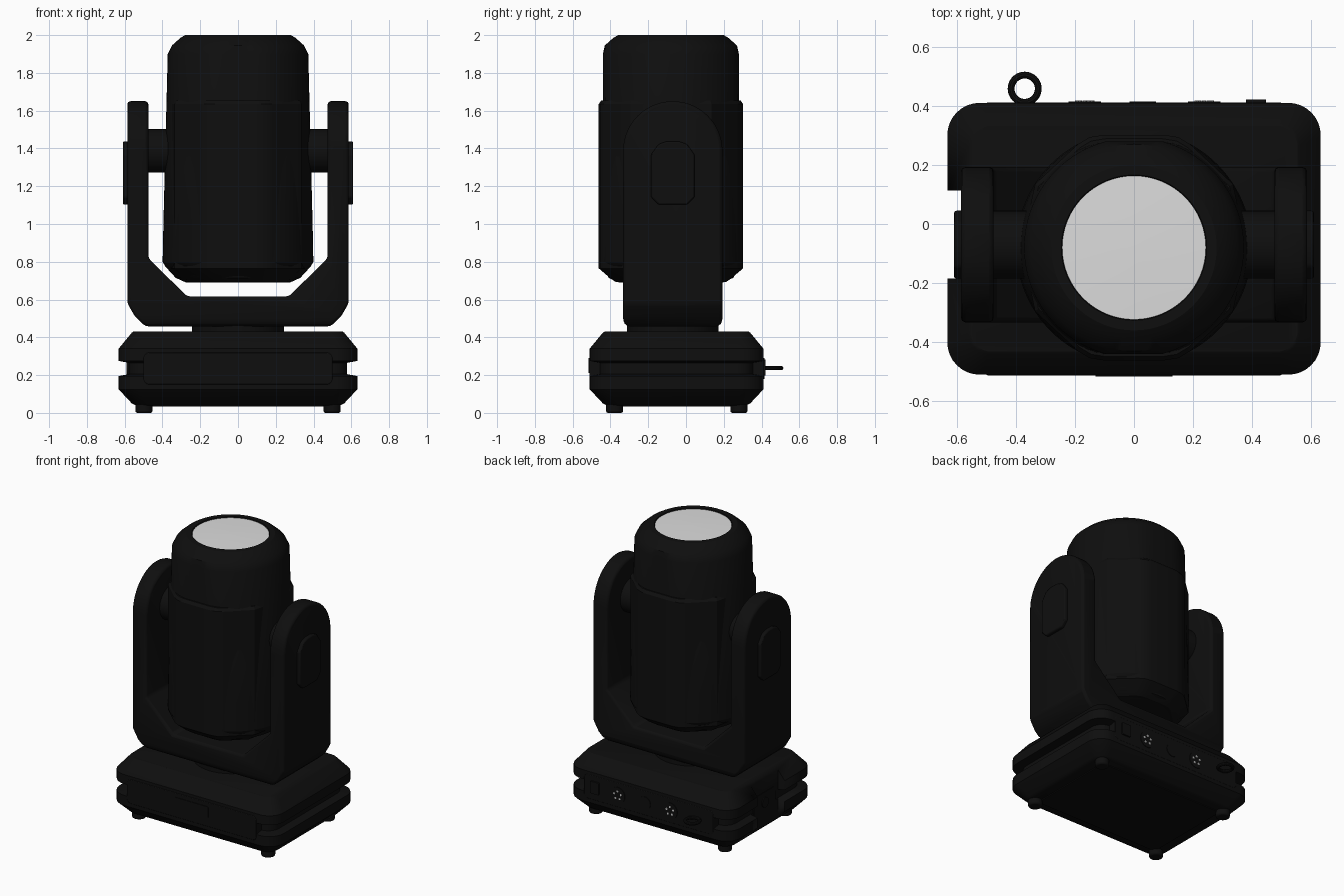
import bpy, bmesh, math
from mathutils import Matrix, Vector

if "Cube" in bpy.data.objects:
    bpy.data.objects.remove(bpy.data.objects["Cube"])

CY = -0.07   # yoke and turntable centre
HY = -0.08   # head centre
BY = -0.05   # base centre


def material(name, v):
    m = bpy.data.materials.new(name)
    m.diffuse_color = (v, v, v, 1)
    m.use_nodes = True
    m.node_tree.nodes["Principled BSDF"].inputs["Base Color"].default_value = m.diffuse_color
    return m


BLACK = material("matte black", 0.0045)
GLASS = material("pale glass", 0.72)
METAL = material("light metal", 0.6)


def finish(name, bm, mat=BLACK, bevel=0.0, segments=2):
    bmesh.ops.recalc_face_normals(bm, faces=bm.faces)
    me = bpy.data.meshes.new(name)
    bm.to_mesh(me)
    bm.free()
    me.materials.append(mat)
    me.shade_smooth()
    me.set_sharp_from_angle(angle=math.radians(28))
    ob = bpy.data.objects.new(name, me)
    bpy.context.collection.objects.link(ob)
    if bevel:
        b = ob.modifiers.new("bevel", 'BEVEL')
        b.width, b.segments, b.limit_method = bevel, segments, 'ANGLE'
        b.angle_limit = math.radians(28)
    return ob


def loft(name, rings, mat=BLACK, **kw):
    """Skin a list of equal-length point rings and cap both ends."""
    bm = bmesh.new()
    vs = [[bm.verts.new(p) for p in r] for r in rings]
    n = len(rings[0])
    for a, b in zip(vs, vs[1:]):
        for i in range(n):
            bm.faces.new((a[i], a[(i + 1) % n], b[(i + 1) % n], b[i]))
    bm.faces.new(vs[0][::-1])
    bm.faces.new(vs[-1])
    return finish(name, bm, mat, **kw)


def prism(name, pts, axis, lo, hi, **kw):
    """Extrude a 2D outline along x or y."""
    place = (lambda p, d: (d, p[0], p[1])) if axis == 'x' else (lambda p, d: (p[0], d, p[1]))
    return loft(name, [[place(p, d) for p in pts] for d in (lo, hi)], **kw)


def cylinder(name, centre, r, depth, axis='z', mat=BLACK, seg=32, **kw):
    rot = {'z': Matrix(), 'x': Matrix.Rotation(math.pi / 2, 4, 'Y'),
           'y': Matrix.Rotation(math.pi / 2, 4, 'X')}[axis]
    bm = bmesh.new()
    bmesh.ops.create_cone(bm, cap_ends=True, segments=seg, radius1=r, radius2=r, depth=depth,
                          matrix=Matrix.Translation(centre) @ rot)
    return finish(name, bm, mat, **kw)


def rounded_rect(hx, hy, r, n=8):
    pts = []
    for k, (sx, sy) in enumerate(((1, 1), (-1, 1), (-1, -1), (1, -1))):
        for i in range(n + 1):
            t = math.pi / 2 * (k + i / n)
            pts.append((sx * (hx - r) + r * math.cos(t), sy * (hy - r) + r * math.sin(t)))
    return pts


def panel(name, x, z, hx, hz, r, lo, hi, **kw):
    return prism(name, [(x + a, z + b) for a, b in rounded_rect(hx, hz, r)], 'y', lo, hi, **kw)


def cut(ob, cutter, operation):
    m = ob.modifiers.new("cut", 'BOOLEAN')
    m.object, m.operation, m.solver = cutter, operation, 'EXACT'
    cutter.hide_render = True
    cutter.hide_viewport = True
    while ob.modifiers[0] != m:
        ob.modifiers.move(len(ob.modifiers) - 1, 0)


# Base housing: rounded slab with chamfers and a groove all round
levels = [(0.04, 0.09), (0.05, 0.07), (0.125, 0), (0.195, 0), (0.205, 0.055),
          (0.265, 0.055), (0.275, 0), (0.34, 0), (0.425, 0.07), (0.43, 0.078)]
base = loft("base_housing", [[(x, y + BY, z) for x, y in rounded_rect(0.632 - d, 0.46 - d, 0.11 - d * 0.5)]
                             for z, d in levels])
# Side bay holding the control panel
bay = prism("bay_cutter", [(-0.185, -0.1), (0.113, -0.1), (0.113, 0.6), (-0.185, 0.6)], 'x', -0.8, -0.58)
cut(base, bay, 'DIFFERENCE')
prism("control_panel", [(a - 0.036, b + 0.235) for a, b in rounded_rect(0.12, 0.07, 0.02)], 'x', -0.583, -0.57)
cylinder("control_knob", (-0.58, -0.036, 0.235), 0.035, 0.02, 'x')

# Front and rear panels bridging the groove
panel("front_panel", 0, 0.235, 0.5, 0.085, 0.03, -0.512, -0.42, bevel=0.004)
panel("front_badge_plate", 0, 0.25, 0.13, 0.04, 0.01, -0.516, -0.50)
panel("rear_panel", 0, 0.235, 0.5, 0.085, 0.03, 0.32, 0.411, bevel=0.004)
loft("underside_plate", [[(x, y + BY, z) for x, y in rounded_rect(0.48, 0.32, 0.04)] for z in (0.034, 0.05)])

# Feet
for sx in (-1, 1):
    for y in (-0.378, 0.28):
        cylinder("foot", (sx * 0.498, y, 0.03), 0.045, 0.06, bevel=0.01)

# Rear sockets with metal pins, a power switch and a safety ring
panel("power_switch", 0.413, 0.24, 0.034, 0.042, 0.006, 0.40, 0.422)
for x in (0.237, -0.167):
    cylinder("rear_socket", (x, 0.408, 0.235), 0.055, 0.014, 'y')
    for k in range(5):
        t = k * math.tau / 5 + 0.3
        cylinder("socket_pin", (x + 0.027 * math.cos(t), 0.414, 0.235 + 0.027 * math.sin(t)),
                 0.0075, 0.007, 'y', METAL, 10)
cylinder("round_socket", (0.03, 0.409, 0.235), 0.045, 0.012, 'y')
ring = []
for i in range(41):
    t = i * math.tau / 40
    ring.append(Vector((math.cos(t), math.sin(t), 0)))
bm = bmesh.new()
tube = [[bm.verts.new(Vector((-0.37, 0.458, 0.237)) + d * (0.046 + 0.0115 * math.cos(a)) +
                      Vector((0, 0, 0.0115 * math.sin(a))))
         for a in (k * math.tau / 10 for k in range(10))] for d in ring[:-1]]
for i in range(40):
    a, b = tube[i], tube[(i + 1) % 40]
    for k in range(10):
        bm.faces.new((a[k], b[k], b[(k + 1) % 10], a[(k + 1) % 10]))
finish("safety_ring", bm)

# Turntable
cylinder("turntable", (0, CY, 0.44), 0.243, 0.06, seg=64)

# Yoke: U-shaped front outline trimmed by an arched side outline
half = [(0.27, 0.617), (0.475, 0.82), (0.475, 1.66), (0.586, 1.66), (0.586, 0.58), (0.545, 0.51), (0.49, 0.458)]
yoke = prism("yoke", half + [(-x, z) for x, z in reversed(half)], 'y', -0.5, 0.4, bevel=0.016)
arch = [(CY - 0.24, 0.45), (CY + 0.24, 0.45), (CY + 0.263, 0.485)]
arch += [(CY + 0.263 * math.cos(t), 1.387 + 0.263 * math.sin(t)) for t in (math.pi * i / 28 for i in range(29))]
arch += [(CY - 0.263, 0.485)]
cut(yoke, prism("arch_cutter", arch, 'x', -0.8, 0.8), 'INTERSECT')

# Tilt pivots and outer arm covers
for s in (-1, 1):
    cylinder("tilt_pivot", (s * 0.425, CY, 1.387), 0.115, 0.15, 'x', seg=40)
    h, w = 0.168, 0.115
    cover = [(-w, -h + 0.04), (-w + 0.04, -h), (w - 0.04, -h), (w, -h + 0.04),
             (w, h - 0.07), (w - 0.04, h - 0.015), (0.03, h), (-0.03, h), (-w + 0.04, h - 0.015), (-w, h - 0.07)]
    prism("arm_cover", [(y + CY, z + 1.27) for y, z in cover], 'x',
          min(s * 0.57, s * 0.609), max(s * 0.57, s * 0.609), bevel=0.008)


# Head body: tapered round housing flattened at front and back
def head_ring(z, r, flat, n=96):
    pts = []
    for i in range(n):
        t = math.tau * i / n
        q = min(r, flat / max(abs(math.sin(t)), 0.01))
        pts.append((q * math.cos(t), HY + q * math.sin(t), z))
    return pts


body = [(0.69, 0.275, 0.4), (0.715, 0.33, 0.4), (0.775, 0.385, 0.36), (0.80, 0.399, 0.36),
        (1.0, 0.395, 0.36), (1.90, 0.372, 0.36), (1.945, 0.35, 0.35), (1.985, 0.305, 0.32),
        (2.0, 0.28, 0.3), (2.0, 0.246, 0.3), (1.992, 0.243, 0.3)]
loft("head_body", [head_ring(*b) for b in body])

# Raised front and rear shells with angled sides
for s in (-1, 1):
    outline = [(-0.36, 0.1), (-0.335, 0.215), (-0.19, 0.35), (-0.15, 0.374), (-0.1, 0.382),
               (0.1, 0.382), (0.15, 0.374), (0.19, 0.35), (0.335, 0.215), (0.36, 0.1)]
    loft("rear_shell" if s > 0 else "front_shell",
         [[(x * k, HY + s * y * k, z) for x, y in outline]
          for z, k in ((0.692, 0.76), (0.71, 0.83), (0.765, 1.0), (1.635, 1.0), (1.655, 0.965))])

# Lens: shallow dome
loft("lens", [[(r * math.cos(t), HY + r * math.sin(t), z) for t in (math.tau * i / 64 for i in range(64))]
              for z, r in ((1.985, 0.243), (1.9935, 0.243), (1.996, 0.16), (1.998, 0.02))], GLASS)
